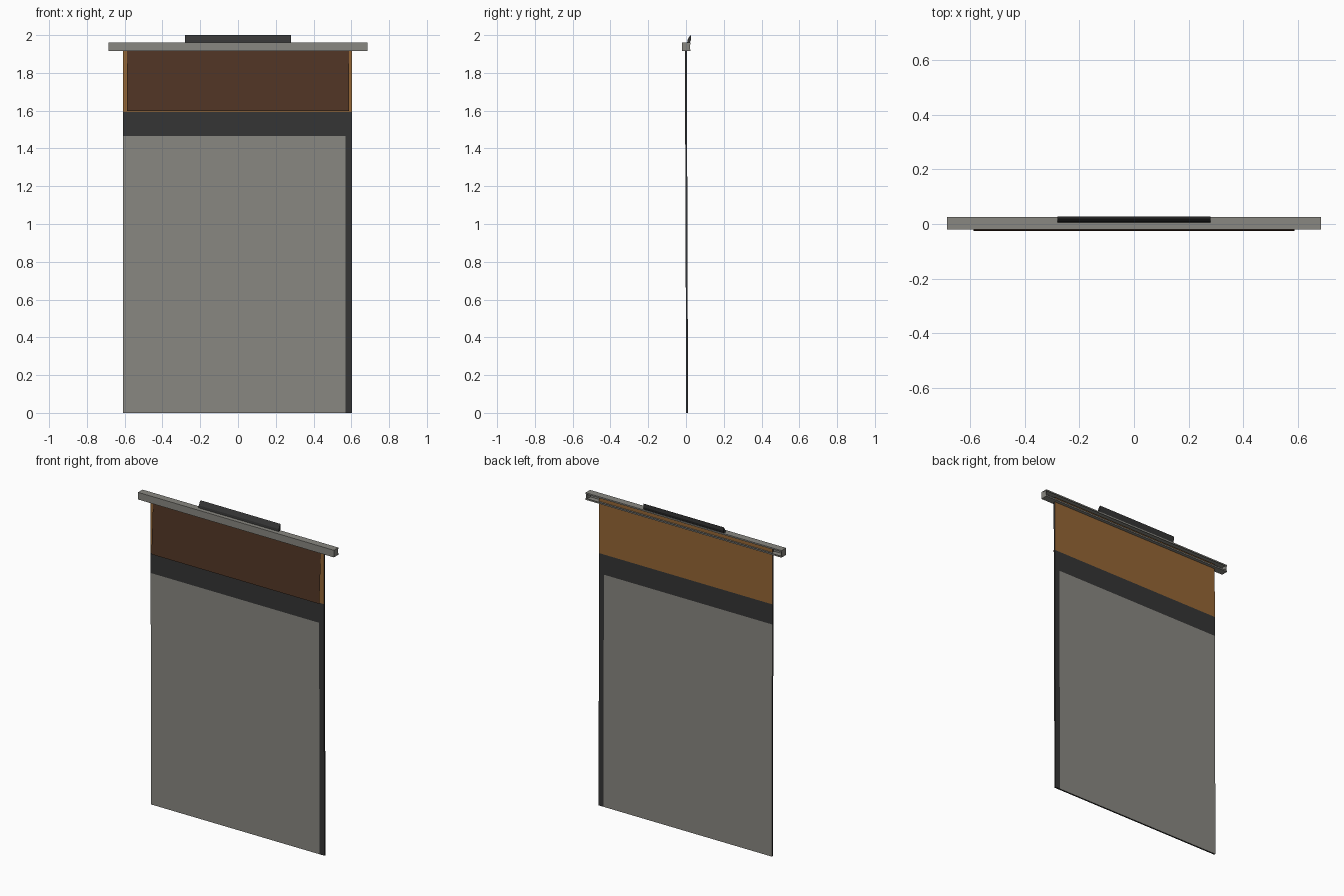
import bpy, bmesh

if "Cube" in bpy.data.objects:
    bpy.data.objects.remove(bpy.data.objects["Cube"])


def mat(name, r, g, b):
    m = bpy.data.materials.new(name)
    m.diffuse_color = (r, g, b, 1)
    m.use_nodes = True
    m.node_tree.nodes["Principled BSDF"].inputs["Base Color"].default_value = m.diffuse_color
    return m


GREY = mat("warm_grey", 0.25, 0.245, 0.22)
BLACK = mat("charcoal", 0.036, 0.036, 0.036)
ORANGE = mat("amber_brown", 0.30, 0.133, 0.036)
BROWN = mat("dark_brown", 0.082, 0.036, 0.018)


def add(name, bm, *mats):
    bmesh.ops.recalc_face_normals(bm, faces=bm.faces)
    me = bpy.data.meshes.new(name)
    bm.to_mesh(me)
    bm.free()
    for m in mats:
        me.materials.append(m)
    ob = bpy.data.objects.new(name, me)
    bpy.context.collection.objects.link(ob)
    return ob


def extrude_x(name, profile, x0, x1, m):
    """Closed (y, z) profile swept along x."""
    bm = bmesh.new()
    face = bm.faces.new([bm.verts.new((x0, y, z)) for y, z in profile])
    res = bmesh.ops.extrude_face_region(bm, geom=[face])
    verts = [v for v in res["geom"] if isinstance(v, bmesh.types.BMVert)]
    bmesh.ops.translate(bm, verts=verts, vec=(x1 - x0, 0, 0))
    return add(name, bm, m)


# hanging panel: charcoal edges, grey field, amber band, leaning slightly forward
bm = bmesh.new()
bmesh.ops.create_cube(bm, size=1)
for v in bm.verts:
    v.co = (v.co.x * 1.212 - 0.002, v.co.y * 0.01, (v.co.z + 0.5) * 1.945)
for axis, pos in (((1, 0, 0), 0.57), ((0, 0, 1), 1.465), ((0, 0, 1), 1.592)):
    co = [a * pos for a in axis]
    bmesh.ops.bisect_plane(bm, geom=bm.verts[:] + bm.edges[:] + bm.faces[:],
                           plane_co=co, plane_no=axis)
bm.normal_update()
for f in bm.faces:
    c = f.calc_center_median()
    f.material_index = 0
    if abs(f.normal.y) > 0.5:
        if c.z > 1.592:
            f.material_index = 2
        elif c.z < 1.465 and c.x < 0.57:
            f.material_index = 1
for v in bm.verts:
    v.co.y += 0.006 - 0.0035 * v.co.z
add("hanging_panel", bm, BLACK, GREY, ORANGE)

# thin dark flap tilted out from under the rail
bm = bmesh.new()
bm.faces.new([bm.verts.new(p) for p in (
    (-0.587, -0.026, 1.597), (0.587, -0.026, 1.597),
    (0.587, -0.010, 1.918), (-0.587, -0.010, 1.918))])
add("front_flap", bm, BROWN)

# top rail: channel open at the back, with lips and end caps
y0, y1, z0, z1, t, lip = -0.02, 0.025, 1.915, 1.96, 0.004, 0.009
extrude_x("top_rail", [
    (y0, z0), (y1, z0), (y1, z0 + lip), (y1 - t, z0 + lip), (y1 - t, z0 + t),
    (y0 + t, z0 + t), (y0 + t, z1 - t), (y1 - t, z1 - t), (y1 - t, z1 - lip),
    (y1, z1 - lip), (y1, z1), (y0, z1)], -0.685, 0.685, GREY)
for side, name in ((-1, "rail_cap_left"), (1, "rail_cap_right")):
    extrude_x(name, [(y0 + t, z0 + t), (y1 - t, z0 + t), (y1 - t, z1 - t), (y0 + t, z1 - t)],
              side * 0.679, side * 0.684, GREY)

# slanted handle strip on top of the rail
extrude_x("handle_strip", [(0.006, 1.958), (0.02, 1.958), (0.027, 1.978),
                           (0.027, 2.0), (0.021, 1.997), (0.008, 1.975)],
          -0.28, 0.28, BLACK)
